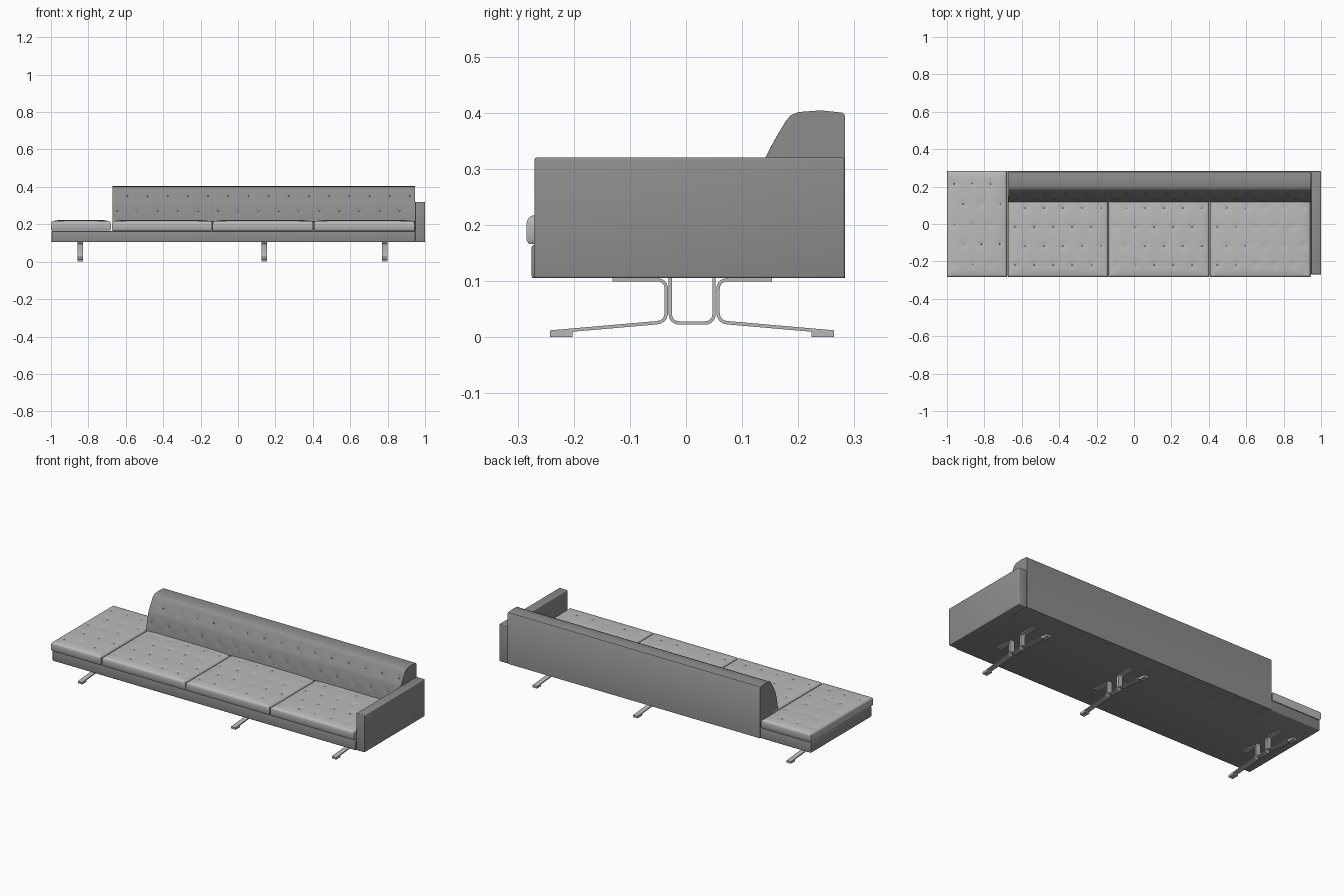
import bpy, bmesh, math
from mathutils import Vector

cube = bpy.data.objects.get("Cube")
if cube:
    bpy.data.objects.remove(cube, do_unlink=True)


def material(name, grey):
    m = bpy.data.materials.new(name)
    m.use_nodes = True
    colour = (grey, grey, grey, 1)
    m.diffuse_color = colour
    m.node_tree.nodes["Principled BSDF"].inputs["Base Color"].default_value = colour
    return m


LIGHT = material("light grey upholstery", 0.5)
DARK = material("dark grey upholstery", 0.27)
METAL = material("leg metal", 0.48)


def finish(name, bm, mat, angle=35):
    bmesh.ops.recalc_face_normals(bm, faces=bm.faces)
    mesh = bpy.data.meshes.new(name)
    bm.to_mesh(mesh)
    bm.free()
    mesh.materials.append(mat)
    obj = bpy.data.objects.new(name, mesh)
    bpy.context.collection.objects.link(obj)
    bpy.ops.object.select_all(action="DESELECT")
    obj.select_set(True)
    bpy.context.view_layer.objects.active = obj
    bpy.ops.object.shade_smooth_by_angle(angle=math.radians(angle))
    return obj


def box(name, lo, hi, mat, bevel=0.004):
    bm = bmesh.new()
    bmesh.ops.create_cube(bm, size=1)
    for v in bm.verts:
        v.co = Vector([(a + b) / 2 + c * (b - a) for a, b, c in zip(lo, hi, v.co)])
    if bevel:
        bmesh.ops.bevel(bm, geom=bm.edges[:], offset=bevel, segments=3,
                        profile=0.5, affect="EDGES")
    return finish(name, bm, mat)


def dimple(p, q, tufts, depth=0.004, radius=0.016):
    return sum(depth * math.exp(-((p - a) ** 2 + (q - b) ** 2) / radius ** 2)
               for a, b in tufts)


def buttons(name, places, mat, tilt=0):
    bm = bmesh.new()
    for place in places:
        made = bmesh.ops.create_uvsphere(bm, u_segments=8, v_segments=4, radius=0.004)
        bmesh.ops.scale(bm, vec=(1, 1, 0.4), verts=made["verts"])
        for v in made["verts"]:
            v.co.rotate(Vector((0, -math.sin(tilt), math.cos(tilt))).to_track_quat("Z", "Y"))
            v.co += Vector(place)
    return finish(name, bm, mat)


def cushion(name, x0, x1, y0, y1, columns, rows):
    """Crowned, tufted top with a rounded rim rolled down to the base."""
    rim, bottom, top = 0.014, 0.166, 0.217
    cx, cy = (x0 + x1) / 2, (y0 + y1) / 2
    hx, hy = (x1 - x0) / 2 - rim, (y1 - y0) / 2 - rim
    tufts = []
    for j in range(rows):
        for i in range(columns):
            shift = 0.25 if j % 2 else -0.25
            tufts.append((cx + hx * (2 * (i + 0.5 + shift) / columns - 1),
                          cy + hy * (2 * (j + 0.5) / rows - 1)))

    def height(x, y):
        u, v = (x - cx) / hx, (y - cy) / hy
        crown = 0.007 * (max(0, (1 - u ** 4) * (1 - v ** 4))) ** 0.5
        return top + crown - dimple(x, y, tufts)

    bm = bmesh.new()
    bmesh.ops.create_grid(bm, x_segments=round(hx * 160), y_segments=round(hy * 160), size=1)
    for v in bm.verts:
        x, y = cx + v.co.x * hx, cy + v.co.y * hy
        v.co = (x, y, height(x, y))
    edges = [e for e in bm.edges if e.is_boundary]
    previous = 0
    steps = [(rim * math.sin(a), top - rim * (1 - math.cos(a)))
             for a in (math.pi * k / 10 for k in range(1, 6))]
    steps += [(rim, bottom + 0.006), (rim - 0.004, bottom)]
    for out, z in steps:
        made = bmesh.ops.extrude_edge_only(bm, edges=edges)["geom"]
        for v in (g for g in made if isinstance(g, bmesh.types.BMVert)):
            v.co.x = cx + (v.co.x - cx) * (hx + out) / (hx + previous)
            v.co.y = cy + (v.co.y - cy) * (hy + out) / (hy + previous)
            v.co.z = z
        edges = [g for g in made if isinstance(g, bmesh.types.BMEdge)]
        previous = out
    bmesh.ops.contextual_create(bm, geom=edges)
    finish(name, bm, LIGHT, 50)
    buttons(name + "_buttons", [(x, y, height(x, y) + 0.0005) for x, y in tufts], LIGHT)


# Base platform and end arm
box("base", (-0.997, -0.275, 0.105), (0.947, 0.28, 0.164), DARK)
box("left_arm", (0.947, -0.27, 0.105), (1.0, 0.283, 0.32), DARK)

# Seat cushions and the open end cushion
EDGES = [-0.676, -0.137, 0.404, 0.945]
for k in range(3):
    cushion(f"seat_cushion_{k + 1}", EDGES[k] + 0.002, EDGES[k + 1] - 0.002, -0.284, 0.15, 5, 4)
cushion("end_cushion", -1.0, EDGES[0] - 0.004, -0.284, 0.283, 3, 5)

# Backrest: a profile lofted sideways, with tufts and seams pressed into its front
SLOPE = [(0.178, 0.385), (0.157, 0.35), (0.14, 0.317), (0.127, 0.27), (0.118, 0.215)]
BACK = [(0.16, 0.17), (0.16, 0.105), (0.283, 0.105), (0.283, 0.395), (0.279, 0.4),
        (0.24, 0.404), (0.2, 0.401), (0.186, 0.395)]


def slope_y(z):
    for (ya, za), (yb, zb) in zip(SLOPE, SLOPE[1:]):
        if z >= zb - 1e-6:
            return ya + (yb - ya) * (za - z) / (za - zb)
    return SLOPE[-1][0]


left, right = -0.672, 0.946
width = (right - left) / 3
tufts = [(left + width * (k + (i + 0.5 + 0.25 * side) / 5), 0.31 + 0.04 * side)
         for k in range(3) for i in range(5) for side in (-1, 1)]


def front_y(x, z):
    seam = min(abs(x - left - width), abs(x - left - 2 * width))
    fade = max(0, min(1, (0.385 - z) / 0.02))
    return slope_y(z) + dimple(x, z, tufts) + fade * 0.003 * math.exp(-(seam / 0.005) ** 2)


rows = 22
heights = [0.385 - 0.17 * j / rows for j in range(rows + 1)]
stations = 200
bm = bmesh.new()
rings = []
for i in range(stations + 1):
    x = left + (right - left) * i / stations
    ring = [(x, front_y(x, z), z) for z in heights] + [(x, y, z) for y, z in BACK]
    rings.append([bm.verts.new(p) for p in ring])
for a, b in zip(rings, rings[1:]):
    for j in range(len(a)):
        n = (j + 1) % len(a)
        bm.faces.new((a[j], a[n], b[n], b[j]))
bm.faces.new(rings[0])
bm.faces.new(rings[-1])
finish("backrest", bm, DARK, 40)
buttons("backrest_buttons", [(x, front_y(x, z) - 0.0005, z) for x, z in tufts], DARK,
        math.radians(65))


# Legs: bent flat bars
def rounded(points, radius):
    pts = [Vector(p) for p in points]
    path = [pts[0]]
    for a, b, c in zip(pts, pts[1:], pts[2:]):
        p = b + (a - b).normalized() * radius
        q = b + (c - b).normalized() * radius
        for k in range(7):
            t = k / 6
            w = 0.6 * 2 * t * (1 - t) + 0.4 * 2 * t * (1 - t)
            path.append(p * (1 - t) ** 2 + b * w + q * t ** 2)
    return path + [pts[-1]]


def add_bar(bm, path, x, half_width, half_thick):
    rings = []
    for i, p in enumerate(path):
        d = (path[min(i + 1, len(path) - 1)] - path[max(i - 1, 0)]).normalized()
        n = Vector((-d.y, d.x)) * half_thick
        rings.append([bm.verts.new((x + s * half_width, *(p + n * t)))
                      for s, t in ((-1, -1), (1, -1), (1, 1), (-1, 1))])
    for a, b in zip(rings, rings[1:]):
        for j in range(4):
            n = (j + 1) % 4
            bm.faces.new((a[j], a[n], b[n], b[j]))
    bm.faces.new(rings[0])
    bm.faces.new(rings[-1])


CENTRE_Y = 0.011
outer = rounded([(0.142, 0.102), (0.046, 0.102), (0.046, 0.027), (0.253, 0.009)], 0.018)
inner = rounded([(-0.039, 0.106), (-0.039, 0.025), (0.039, 0.025), (0.039, 0.106)], 0.018)
for name, x in (("right_leg", -0.843), ("middle_leg", 0.14), ("left_leg", 0.785)):
    bm = bmesh.new()
    for side in (-1, 1):
        path = [Vector((CENTRE_Y + side * p.x, p.y)) for p in outer]
        add_bar(bm, path, x, 0.014, 0.003)
        foot = [Vector((CENTRE_Y + side * y, 0.005)) for y in (0.213, 0.253)]
        add_bar(bm, foot, x, 0.014, 0.005)
    add_bar(bm, [Vector((CENTRE_Y + p.x, p.y)) for p in inner], x, 0.014, 0.003)
    finish(name, bm, METAL)
